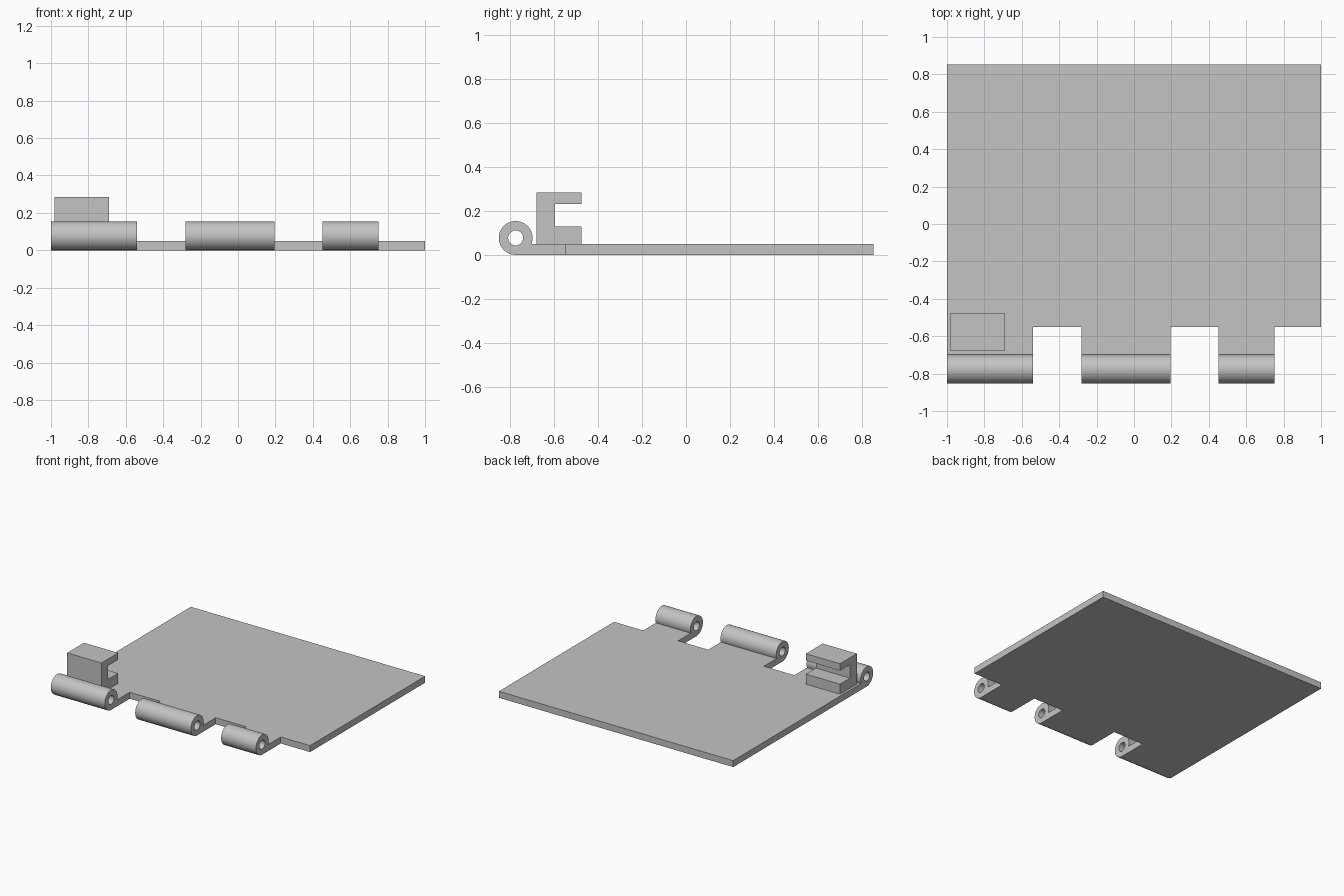
import bpy
import bmesh
import math
from mathutils import Matrix

if "Cube" in bpy.data.objects:
    bpy.data.objects.remove(bpy.data.objects["Cube"], do_unlink=True)

# Single grey finish
grey = bpy.data.materials.new("plain grey")
grey.use_nodes = True
color = (0.55, 0.55, 0.55, 1)
grey.diffuse_color = color
grey.node_tree.nodes["Principled BSDF"].inputs["Base Color"].default_value = color

# Local profile axes to world: profile x -> y, profile y -> z, depth -> x
TO_SIDE = Matrix(((0, 0, 1), (1, 0, 0), (0, 1, 0)))


def extrude_profile(name, loops, x0, x1):
    """Extrude a closed (y, z) profile, with optional holes, from x0 to x1."""
    curve = bpy.data.curves.new(name + "_profile", "CURVE")
    curve.dimensions = "2D"
    curve.fill_mode = "BOTH"
    curve.extrude = (x1 - x0) / 2
    for loop in loops:
        spline = curve.splines.new("POLY")
        spline.points.add(len(loop) - 1)
        for point, (y, z) in zip(spline.points, loop):
            point.co = (y, z, 0, 1)
        spline.use_cyclic_u = True
    helper = bpy.data.objects.new(name + "_profile", curve)
    bpy.context.collection.objects.link(helper)
    graph = bpy.context.evaluated_depsgraph_get()
    mesh = bpy.data.meshes.new_from_object(helper.evaluated_get(graph))
    bpy.data.objects.remove(helper, do_unlink=True)
    bpy.data.curves.remove(curve)

    # Weld caps to walls, place along x, tidy normals
    mesh.transform(Matrix.Translation(((x0 + x1) / 2, 0, 0)) @ TO_SIDE.to_4x4())
    bm = bmesh.new()
    bm.from_mesh(mesh)
    bmesh.ops.remove_doubles(bm, verts=bm.verts, dist=1e-5)
    bmesh.ops.recalc_face_normals(bm, faces=bm.faces)
    bm.to_mesh(mesh)
    bm.free()
    mesh.shade_smooth()
    mesh.set_sharp_from_angle(angle=math.radians(30))
    mesh.materials.clear()
    mesh.materials.append(grey)
    obj = bpy.data.objects.new(name, mesh)
    bpy.context.collection.objects.link(obj)
    return obj


def arc(cy, cz, r, start, end, count):
    step = (end - start) / count
    return [(cy + r * math.cos(start + i * step), cz + r * math.sin(start + i * step))
            for i in range(count + 1)]


THICK = 0.05
FRONT, BACK = -0.55, 0.853
RADIUS, BORE = 0.077, 0.034
PIN_Y, PIN_Z = -0.853 + RADIUS, RADIUS

# Flat hinge leaf
extrude_profile("leaf_plate", [[(FRONT, 0), (BACK, 0), (BACK, THICK), (FRONT, THICK)]], -1, 1)

# Rolled knuckles: tab running into a barrel with a pin hole
start = math.asin((THICK - PIN_Z) / RADIUS)
outline = arc(PIN_Y, PIN_Z, RADIUS, start, 1.5 * math.pi, 56)
outline += [(FRONT, 0), (FRONT, THICK)]
bore = arc(PIN_Y, PIN_Z, BORE, 0, math.tau, 40)[:-1]
for side, x0, x1 in (("right", -1, -0.54), ("middle", -0.28, 0.195), ("left", 0.453, 0.75)):
    extrude_profile(side + "_knuckle", [outline, bore], x0, x1)

# C-shaped clip, open to the back
clip = [(-0.68, THICK), (-0.475, THICK), (-0.475, 0.128), (-0.597, 0.128),
        (-0.597, 0.232), (-0.475, 0.232), (-0.475, 0.285), (-0.68, 0.285)]
extrude_profile("clip_bracket", [clip], -0.982, -0.69)
